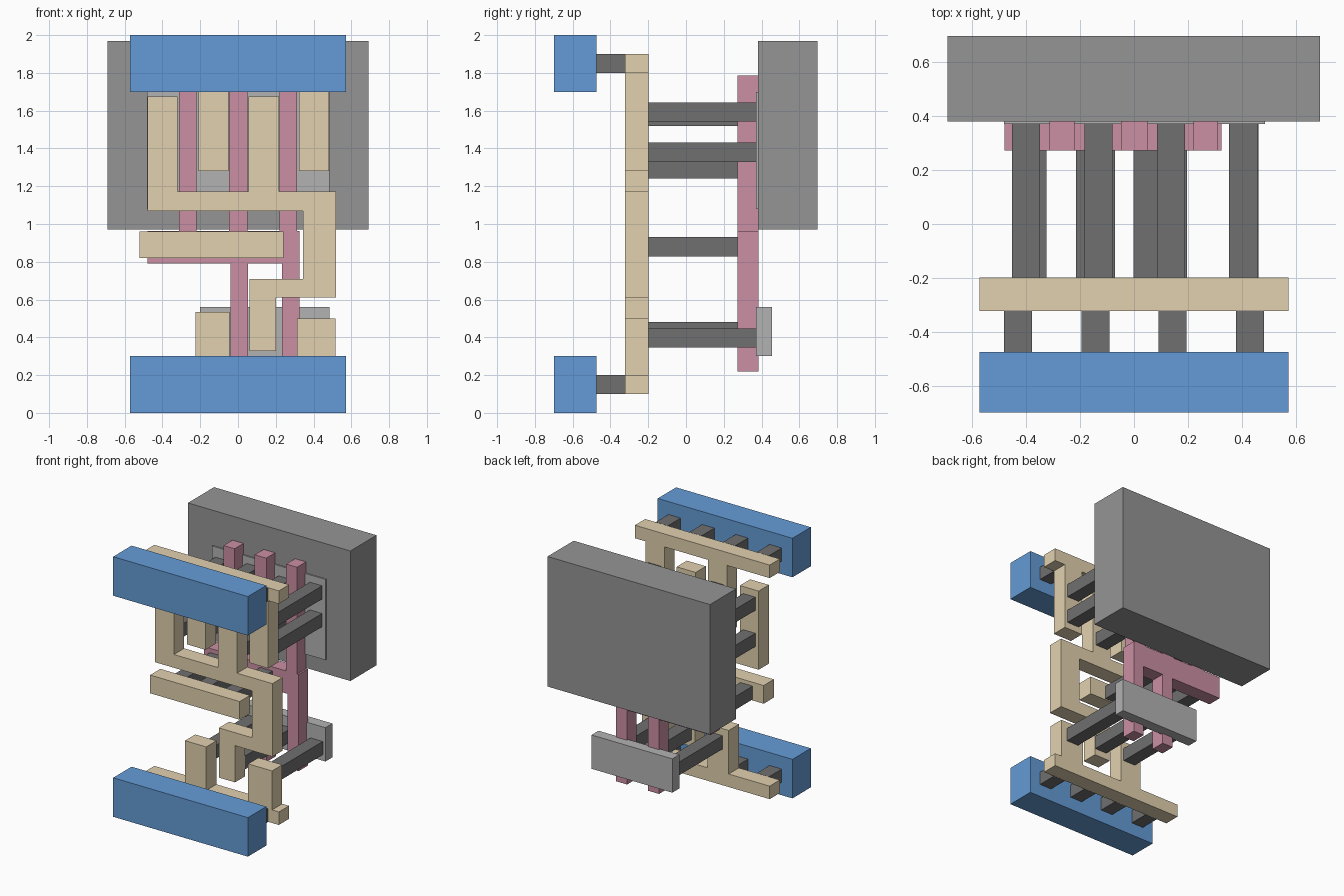
import bpy, bmesh


def material(name, rgb):
    m = bpy.data.materials.new(name)
    m.diffuse_color = (*rgb, 1)
    return m


BLUE = material("blue", (0.13, 0.33, 0.68))
TAN = material("tan", (0.76, 0.64, 0.43))
PINK = material("pink", (0.60, 0.28, 0.37))
DARK = material("dark_grey", (0.16, 0.16, 0.16))
MID = material("mid_grey", (0.30, 0.30, 0.30))
LIGHT = material("light_grey", (0.45, 0.45, 0.45))


def plate(name, outline, y0, y1, mat):
    """Extrude an (x, z) outline from y0 back to y1."""
    bm = bmesh.new()
    face = bm.faces.new([bm.verts.new((x, y0, z)) for x, z in outline])
    ext = bmesh.ops.extrude_face_region(bm, geom=[face])
    verts = [v for v in ext["geom"] if isinstance(v, bmesh.types.BMVert)]
    bmesh.ops.translate(bm, verts=verts, vec=(0, y1 - y0, 0))
    bmesh.ops.recalc_face_normals(bm, faces=bm.faces)
    me = bpy.data.meshes.new(name)
    bm.to_mesh(me)
    bm.free()
    me.materials.append(mat)
    ob = bpy.data.objects.new(name, me)
    bpy.context.collection.objects.link(ob)
    return ob


def box(name, x0, x1, y0, y1, z0, z1, mat):
    return plate(name, [(x0, z0), (x1, z0), (x1, z1), (x0, z1)], y0, y1, mat)


def post(name, x, z, y0, y1):
    box(name, x - 0.052, x + 0.052, y0, y1, z - 0.051, z + 0.051, DARK)


# Front power rails and the short posts behind them
for side, z in (("upper", 1.85), ("lower", 0.15)):
    zr = (1.70, 2.0) if side == "upper" else (0, 0.30)
    box(side + "_rail", -0.573, 0.573, -0.698, -0.475, *zr, BLUE)
    for x in (-0.43, -0.143, 0.143, 0.43):
        post(side + "_rail_post", x, z, -0.475, -0.32)

# Tan wiring layer
T0, T1 = -0.322, -0.198
plate("upper_comb", [(-0.573, 1.9), (-0.573, 1.8), (-0.21, 1.8), (-0.21, 1.28),
                     (-0.05, 1.28), (-0.05, 1.8), (0.322, 1.8), (0.322, 1.28),
                     (0.482, 1.28), (0.482, 1.8), (0.573, 1.8), (0.573, 1.9)],
      T0, T1, TAN)
plate("lower_comb", [(-0.573, 0.1), (0.573, 0.1), (0.573, 0.2), (0.515, 0.2),
                     (0.515, 0.5), (0.312, 0.5), (0.312, 0.2), (-0.045, 0.2),
                     (-0.045, 0.535), (-0.225, 0.535), (-0.225, 0.2), (-0.573, 0.2)],
      T0, T1, TAN)
plate("output_wire", [(-0.48, 1.07), (0.345, 1.07), (0.345, 0.71), (0.062, 0.71),
                      (0.062, 0.328), (0.2, 0.328), (0.2, 0.61), (0.518, 0.61),
                      (0.518, 1.172), (0.218, 1.172), (0.218, 1.675), (0.056, 1.675),
                      (0.056, 1.172), (-0.32, 1.172), (-0.32, 1.675), (-0.48, 1.675)],
      T0, T1, TAN)
box("input_bar", -0.522, 0.24, T0, T1, 0.82, 0.96, TAN)

# Pink gate layer: three fingers above a cross bar, two below
plate("gate", [(-0.48, 0.79), (-0.04, 0.79), (-0.04, 0.22), (0.054, 0.22),
               (0.054, 0.79), (0.232, 0.79), (0.232, 0.22), (0.325, 0.22),
               (0.325, 0.963), (0.312, 0.963), (0.312, 1.785), (0.22, 1.785),
               (0.22, 0.963), (0.05, 0.963), (0.05, 1.785), (-0.048, 1.785),
               (-0.048, 0.963), (-0.22, 0.963), (-0.22, 1.785), (-0.313, 1.785),
               (-0.313, 0.963), (-0.48, 0.963)], 0.272, 0.385, PINK)

# Back slabs
box("well_block", -0.692, 0.69, 0.38, 0.697, 0.97, 1.97, MID)
box("upper_slab", -0.482, 0.485, 0.37, 0.455, 1.08, 1.70, LIGHT)
box("lower_slab", -0.202, 0.485, 0.37, 0.455, 0.30, 0.56, LIGHT)

# Long posts from the wiring back to the slabs
for x, zs in ((-0.40, (1.57, 1.292)), (0.138, (1.57, 1.292)),
              (-0.132, (1.593, 1.38)), (0.405, (1.593, 1.38))):
    for z in zs:
        post("upper_post", x, z, T1, 0.372)
for x, z in ((-0.122, 0.43), (0.145, 0.43), (0.41, 0.397)):
    post("lower_post", x, z, T1, 0.372)

# Posts from the input bar to the gate
for x in (-0.377, -0.163, 0.05):
    post("gate_post", x, 0.88, T1, 0.274)
